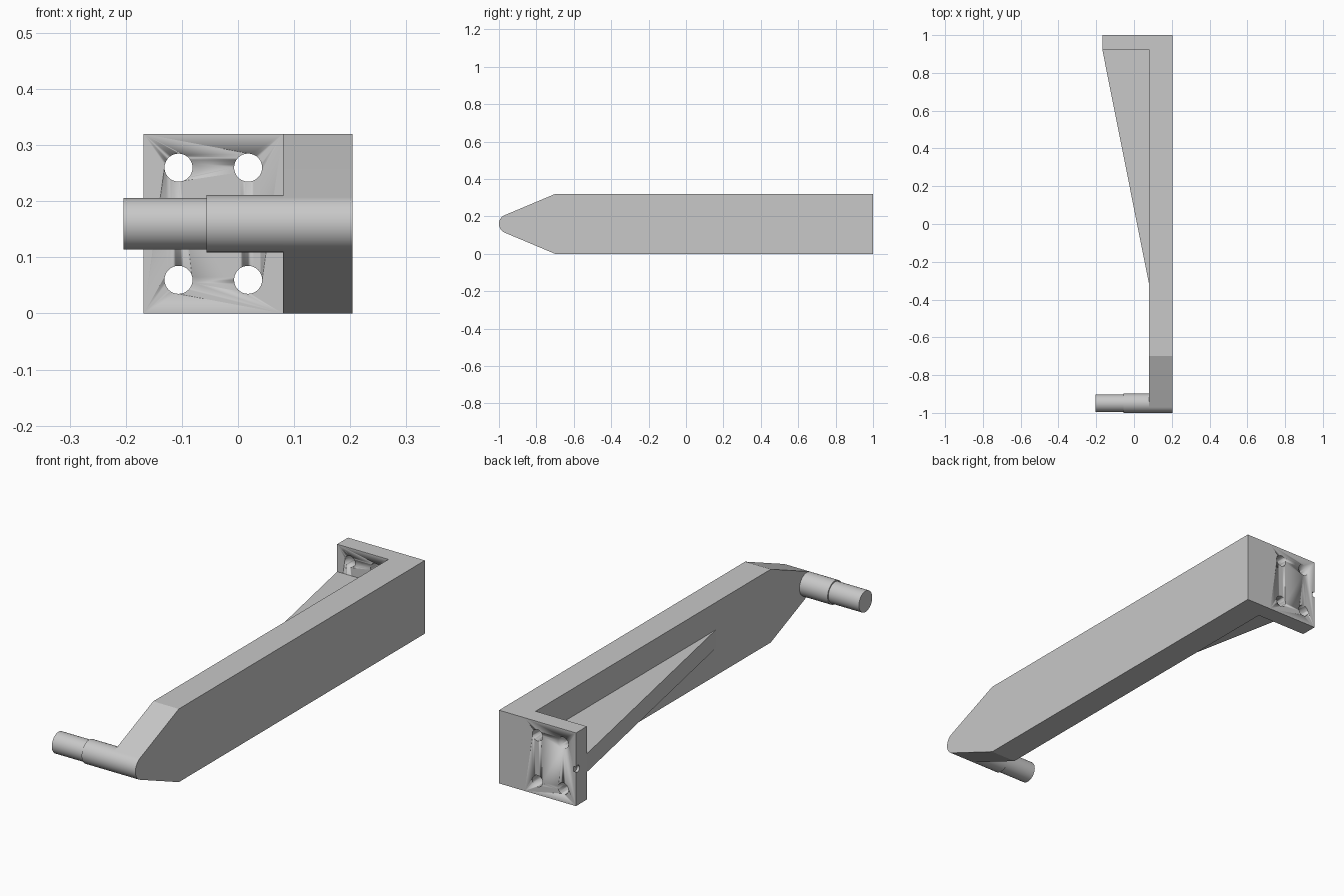
import bpy, bmesh, math
from mathutils import Vector

cube = bpy.data.objects.get("Cube")
if cube:
    bpy.data.objects.remove(cube, do_unlink=True)

metal = bpy.data.materials.new("plain grey metal")
metal.use_nodes = True
GREY = (0.58, 0.58, 0.58, 1)
metal.diffuse_color = GREY
metal.node_tree.nodes["Principled BSDF"].inputs["Base Color"].default_value = GREY

MID = 0.16          # mid height
PIN_Y = -0.949      # pin and nose axis
NOSE_R = 0.051
INNER, OUTER = 0.08, 0.204


def prism(name, outline, axis, low, high):
    """Extrude a closed 2D outline along an axis."""
    place = {"x": lambda a, b: (low, a, b),
             "y": lambda a, b: (a, low, b),
             "z": lambda a, b: (a, b, low)}[axis]
    bm = bmesh.new()
    face = bm.faces.new([bm.verts.new(place(a, b)) for a, b in outline])
    grown = bmesh.ops.extrude_face_region(bm, geom=[face])["geom"]
    shift = Vector([(high - low) * (axis == k) for k in "xyz"])
    bmesh.ops.translate(bm, vec=shift,
                        verts=[v for v in grown if isinstance(v, bmesh.types.BMVert)])
    bmesh.ops.recalc_face_normals(bm, faces=bm.faces)
    mesh = bpy.data.meshes.new(name)
    bm.to_mesh(mesh)
    bm.free()
    mesh.materials.append(metal)
    obj = bpy.data.objects.new(name, mesh)
    bpy.context.collection.objects.link(obj)
    return obj


def arc(a, b, radius, start=0.0, end=2 * math.pi, steps=48, closed=True):
    count = steps if closed else steps + 1
    return [(a + radius * math.cos(start + (end - start) * i / steps),
             b + radius * math.sin(start + (end - start) * i / steps))
            for i in range(count)]


def smooth(obj):
    bpy.ops.object.select_all(action="DESELECT")
    obj.select_set(True)
    bpy.context.view_layer.objects.active = obj
    bpy.ops.object.shade_smooth_by_angle(angle=math.radians(20))


def cut(target, cutter):
    cutter.hide_render = True
    cutter.hide_set(True)
    mod = target.modifiers.new(cutter.name, "BOOLEAN")
    mod.operation = "DIFFERENCE"
    mod.solver = "EXACT"
    mod.object = cutter


# Long arm with a tapered nose tangent to its rounded tip
SHOULDER = -0.7
run = SHOULDER - PIN_Y
tangent = math.atan2(MID, run) + math.acos(NOSE_R / math.hypot(run, MID))
nose = arc(PIN_Y, MID, NOSE_R, tangent, 2 * math.pi - tangent, 24, closed=False)
side = [(1, 0), (1, 2 * MID), (SHOULDER, 2 * MID)] + nose + [(SHOULDER, 0)]
smooth(prism("arm", side, "x", INNER, OUTER))

# Stepped pin
smooth(prism("pin_collar", arc(PIN_Y, MID, NOSE_R), "x", -0.056, INNER))
smooth(prism("pin", arc(PIN_Y, MID, 0.046), "x", -0.204, -0.056))

# Mounting plate
EDGE, FRONT = -0.168, 0.925
plate = prism("mounting_plate", [(EDGE, FRONT), (INNER, FRONT), (INNER, 1), (EDGE, 1)],
              "z", 0, 2 * MID)
smooth(plate)

# Four bolt holes and a small notch in the plate's edge
for i, x in enumerate((-0.106, 0.018)):
    for j, z in enumerate((MID - 0.1, MID + 0.1)):
        hole = prism(f"bolt_hole_cutter_{i}{j}", arc(x, z, 0.025, steps=32), "y", 0.9, 1.1)
        smooth(hole)
        cut(plate, hole)
notch = prism("notch_cutter", arc(0.99, MID, 0.015, steps=16), "x", EDGE - 0.05, EDGE + 0.012)
cut(plate, notch)

# Triangular brace between plate and arm
prism("brace", [(EDGE, FRONT), (INNER, FRONT), (INNER, -0.32)], "z", MID - 0.04, MID + 0.04)
